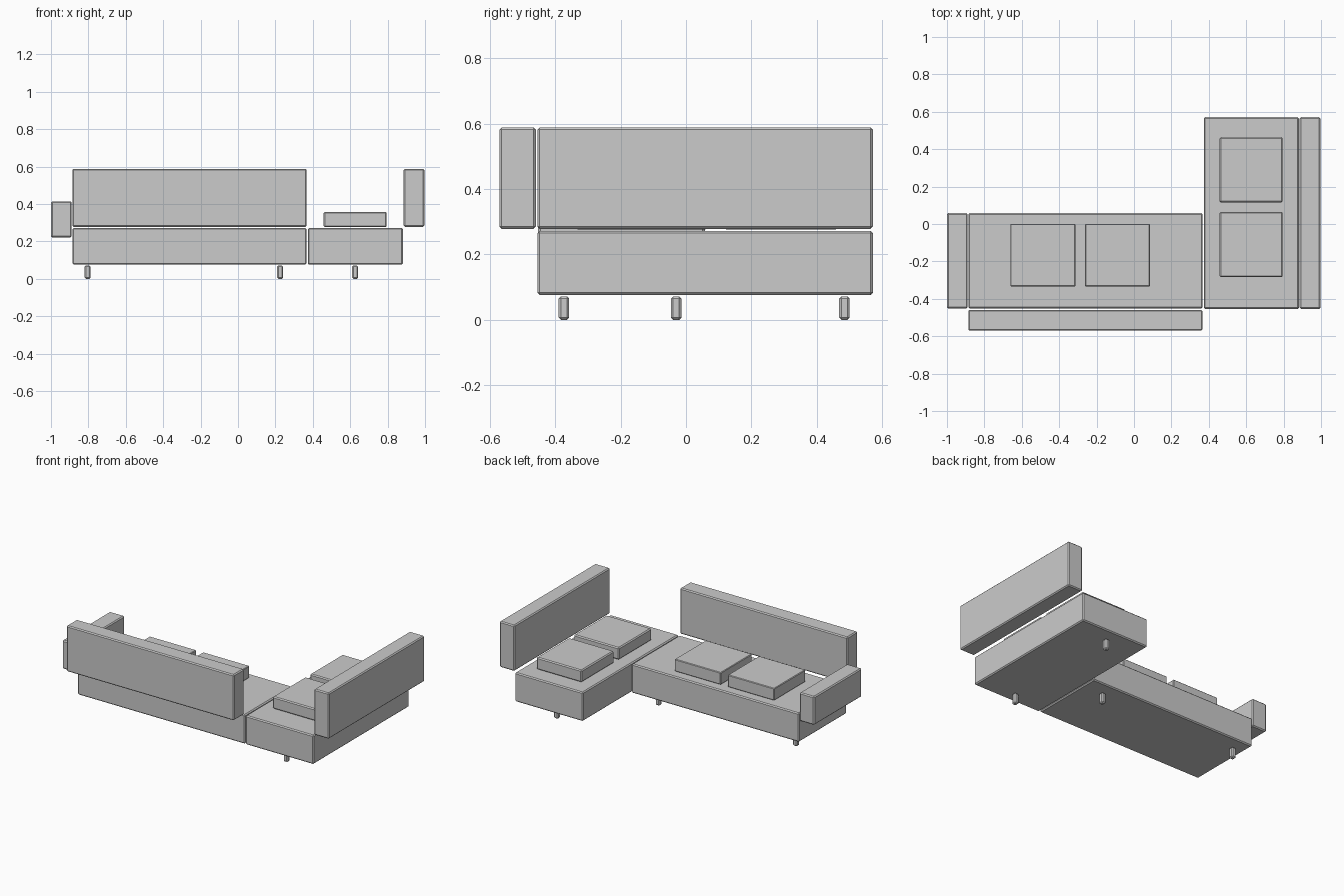
import bpy

if "Cube" in bpy.data.objects:
    bpy.data.objects.remove(bpy.data.objects["Cube"])

BEVEL = 0.007


def block(name, x, y, z, bevel=BEVEL):
    """Chamfered box spanning the given (min, max) ranges."""
    spans = (x, y, z)
    bpy.ops.mesh.primitive_cube_add(size=1, location=[(a + b) / 2 for a, b in spans])
    obj = bpy.context.object
    obj.name = name
    obj.scale = [b - a for a, b in spans]
    bpy.ops.object.transform_apply(location=False, rotation=False, scale=True)
    mod = obj.modifiers.new("chamfer", 'BEVEL')
    mod.width = bevel
    mod.segments = 1
    return obj


MAIN_X, MAIN_Y = (-0.886, 0.367), (-0.452, 0.058)
SIDE_X, SIDE_Y = (0.373, 0.882), (-0.454, 0.571)
SEAT_Z, BACK_Z, CUSHION_Z = (0.076, 0.272), (0.278, 0.588), (0.276, 0.358)

# Two seat bases forming the L
block("main_seat", MAIN_X, MAIN_Y, SEAT_Z)
block("side_seat", SIDE_X, SIDE_Y, SEAT_Z)

# Backrests behind each seat and the low arm
block("main_backrest", MAIN_X, (-0.570, -0.459), BACK_Z)
block("side_backrest", (0.886, 0.997), SIDE_Y, BACK_Z)
block("armrest", (-1.0, -0.889), MAIN_Y, (0.221, 0.414))

# Loose seat cushions
for i, x in enumerate([(-0.661, -0.313), (-0.261, 0.085)]):
    block(f"main_cushion_{i + 1}", x, (-0.334, 0.001), CUSHION_Z, 0.004)
for i, y in enumerate([(-0.284, 0.065), (0.116, 0.464)]):
    block(f"side_cushion_{i + 1}", (0.457, 0.795), y, CUSHION_Z)

# Short feet
for i, (x, y) in enumerate([(-0.804, -0.030), (0.225, -0.030),
                            (0.626, -0.373), (0.626, 0.484)]):
    block(f"foot_{i + 1}", (x - 0.016, x + 0.016), (y - 0.016, y + 0.016), (0.0, 0.072))
